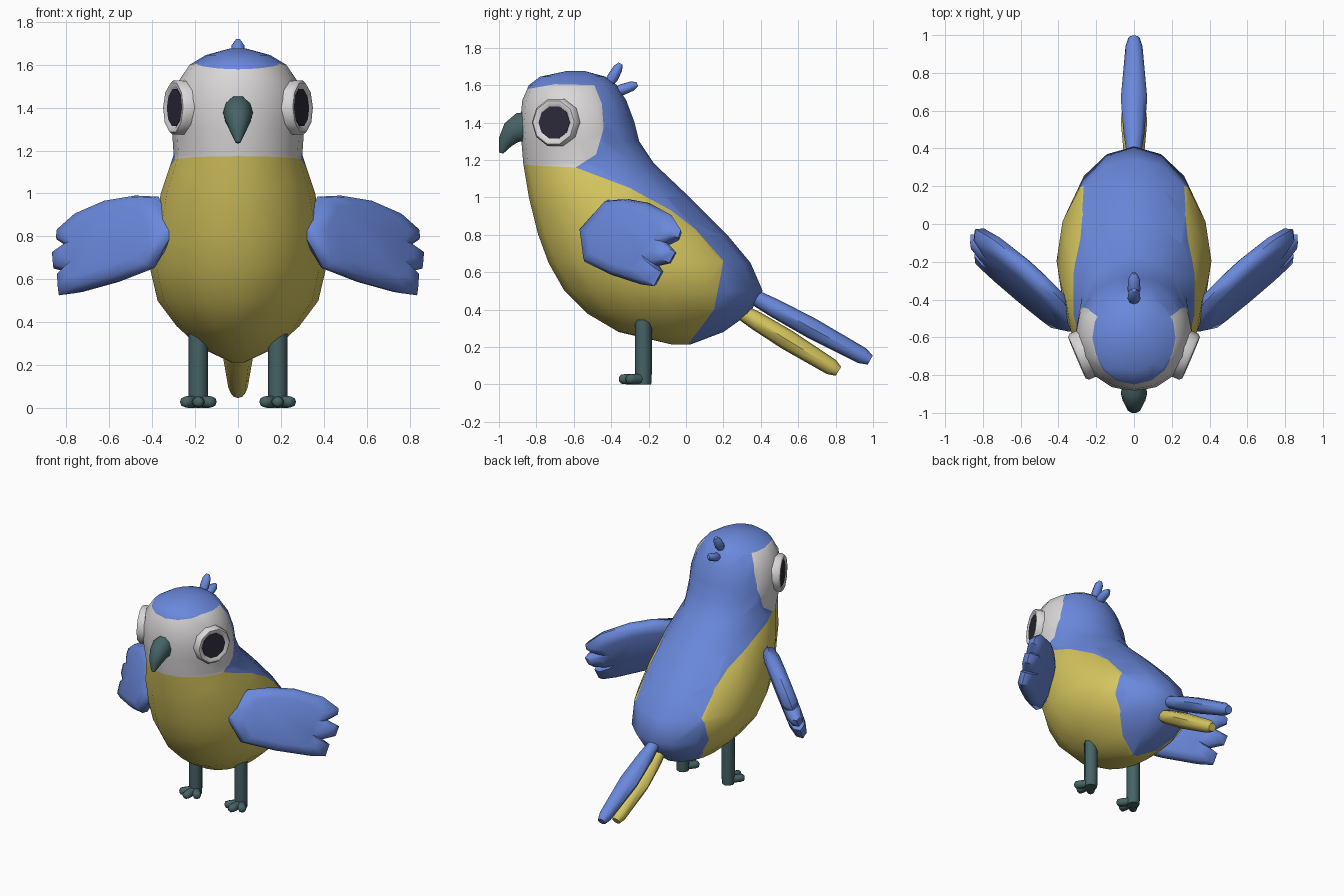
import bpy, bmesh, math
from mathutils import Vector

if "Cube" in bpy.data.objects:
    bpy.data.objects.remove(bpy.data.objects["Cube"])


def material(name, rgb):
    m = bpy.data.materials.new(name)
    m.diffuse_color = (*rgb, 1)
    m.use_nodes = True
    m.node_tree.nodes["Principled BSDF"].inputs["Base Color"].default_value = m.diffuse_color
    return m


BLUE = material("feather blue", (0.145, 0.25, 0.72))
YELLOW = material("belly yellow", (0.68, 0.57, 0.115))
WHITE = material("face white", (0.70, 0.68, 0.68))
TEAL = material("beak and leg teal", (0.062, 0.125, 0.13))
DARK = material("pupil dark", (0.026, 0.023, 0.042))


def finish(name, bm, mats, mirror=False, angle=50):
    bmesh.ops.recalc_face_normals(bm, faces=bm.faces)
    me = bpy.data.meshes.new(name)
    bm.to_mesh(me)
    bm.free()
    ob = bpy.data.objects.new(name, me)
    bpy.context.collection.objects.link(ob)
    for m in mats:
        me.materials.append(m)
    bpy.ops.object.select_all(action='DESELECT')
    ob.select_set(True)
    bpy.context.view_layer.objects.active = ob
    bpy.ops.object.shade_smooth_by_angle(angle=math.radians(angle))
    if mirror:
        ob.modifiers.new("mirror", 'MIRROR').use_mirror_merge = False
    return ob


def skin(loops, caps=True):
    """Join equal-length point loops with quads, closing both ends."""
    bm = bmesh.new()
    vs = [[bm.verts.new(p) for p in loop] for loop in loops]
    n = len(vs[0])
    for a, b in zip(vs, vs[1:]):
        for i in range(n):
            j = (i + 1) % n
            bm.faces.new((a[i], a[j], b[j], b[i]))
    if caps:
        bm.faces.new(vs[0])
        bm.faces.new(vs[-1])
    return bm


def ring(c, u, v, n):
    return [Vector(c) + u * math.cos(2 * math.pi * i / n) + v * math.sin(2 * math.pi * i / n)
            for i in range(n)]


def spindle(name, a, b, profile, mat, n=8, mirror=False):
    """Tapered tube from a to b; profile rows are (t, side radius, other radius)."""
    a, b = Vector(a), Vector(b)
    d = (b - a).normalized()
    u = d.cross(Vector((0, 1, 0) if abs(d.z) > 0.95 else (0, 0, 1))).normalized()
    v = u.cross(d)
    bm = skin([ring(a.lerp(b, t), u * ru, v * rv, n) for t, ru, rv in profile])
    return finish(name, bm, [mat], mirror)


# Body and head: horizontal oval rings (z, front y, back y, half width)
BODY = [(1.675, -0.64, -0.54, 0.04), (1.645, -0.78, -0.43, 0.15), (1.60, -0.84, -0.37, 0.225),
        (1.52, -0.875, -0.32, 0.28), (1.40, -0.887, -0.275, 0.308), (1.30, -0.88, -0.25, 0.308),
        (1.18, -0.87, -0.17, 0.30), (1.00, -0.84, 0.02, 0.36), (0.80, -0.79, 0.22, 0.395),
        (0.65, -0.735, 0.345, 0.41), (0.50, -0.65, 0.41, 0.375), (0.38, -0.53, 0.34, 0.285),
        (0.28, -0.36, 0.20, 0.175), (0.212, -0.07, 0.02, 0.03)]
body = skin([ring((0, (f + k) / 2, z), Vector((w, 0, 0)), Vector((0, (k - f) / 2, 0)), 16)
             for z, f, k, w in BODY])

# Plumage borders as side outlines (y, z)
FACE = [(-1.0, 1.57), (-0.87, 1.575), (-0.70, 1.605), (-0.49, 1.60), (-0.45, 1.50), (-0.44, 1.37),
        (-0.48, 1.23), (-0.59, 1.16), (-1.0, 1.18)]
BELLY = [(-1.0, 1.18), (-0.59, 1.16), (-0.30, 1.05), (-0.08, 0.93), (0.05, 0.83), (0.20, 0.66),
         (0.15, 0.40), (0.0, 0.20), (0.0, 0.0), (-1.0, 0.0)]


def inside(y, z, poly):
    hit = False
    for (y1, z1), (y2, z2) in zip(poly, poly[1:] + poly[:1]):
        if (z1 > z) != (z2 > z) and y < y1 + (z - z1) * (y2 - y1) / (z2 - z1):
            hit = not hit
    return hit


# Cut the skin along each border segment, then colour the pieces
for poly in (FACE, BELLY):
    for (y1, z1), (y2, z2) in zip(poly, poly[1:]):
        near = [f for f in body.faces
                if min(v.co.y for v in f.verts) <= max(y1, y2)
                and max(v.co.y for v in f.verts) >= min(y1, y2)
                and min(v.co.z for v in f.verts) <= max(z1, z2)
                and max(v.co.z for v in f.verts) >= min(z1, z2)]
        geom = set(near) | {e for f in near for e in f.edges} | {v for f in near for v in f.verts}
        bmesh.ops.bisect_plane(body, geom=list(geom), dist=1e-5, plane_co=(0, y1, z1),
                               plane_no=Vector((0, z1 - z2, y2 - y1)).normalized())
for f in body.faces:
    c = f.calc_center_median()
    f.material_index = 2 if inside(c.y, c.z, FACE) else 1 if inside(c.y, c.z, BELLY) else 0
finish("body", body, [BLUE, YELLOW, WHITE], angle=60)

# Wings: slanted slab with three feather tips, outline as (x, z)
WING = [(0.30, 0.82), (0.37, 0.985), (0.48, 0.99), (0.60, 0.97), (0.75, 0.905), (0.84, 0.825),
        (0.845, 0.785), (0.80, 0.755), (0.865, 0.71), (0.86, 0.65), (0.80, 0.635), (0.84, 0.60),
        (0.835, 0.525), (0.76, 0.535), (0.58, 0.585), (0.40, 0.655)]
normal = Vector((0.99, -1, 0.47)).normalized()
loops = []
for scale, off in ((0.72, -0.055), (0.92, -0.038), (1, 0), (0.92, 0.038), (0.72, 0.055)):
    loop = []
    for x, z in WING:
        x, z = 0.58 + (x - 0.58) * scale, 0.77 + (z - 0.77) * scale
        loop.append(Vector((x, -0.40 + 0.99 * (x - 0.38) + 0.47 * (z - 1), z)) + normal * off)
    loops.append(loop)
finish("wings", skin(loops), [BLUE], mirror=True)

# Tail feathers
TAIL = [(0, 0.035, 0.04), (0.2, 0.055, 0.05), (0.5, 0.07, 0.055), (0.93, 0.045, 0.045),
        (1, 0.03, 0.028)]
spindle("upper_tail", (0, 0.35, 0.475), (0, 0.985, 0.13), TAIL, BLUE)
spindle("lower_tail", (0, 0.27, 0.405), (0, 0.815, 0.07), TAIL, YELLOW)

# Head crest
CREST = [(0, 0.02, 0.02), (0.4, 0.034, 0.03), (0.8, 0.03, 0.026), (1, 0.012, 0.012)]
spindle("tall_crest", (0, -0.42, 1.59), (0, -0.35, 1.715), CREST, BLUE)
spindle("short_crest", (0, -0.40, 1.555), (0, -0.26, 1.605), CREST, BLUE)

# Hooked beak: rings (y, z, half width, half depth, tilt)
BEAK = [(-0.85, 1.375, 0.06, 0.085, 0), (-0.895, 1.375, 0.07, 0.08, 0.15),
        (-0.935, 1.345, 0.06, 0.065, 0.6), (-0.967, 1.295, 0.04, 0.042, 1.0),
        (-0.988, 1.237, 0.012, 0.012, 1.3)]
finish("beak", skin([ring((0, y, z), Vector((w, 0, 0)),
                          Vector((0, -math.sin(t), math.cos(t))) * d, 10)
                     for y, z, w, d, t in BEAK]), [TEAL])

# Eyes: raised white rim around a dark pupil
out = Vector((0.92, -0.39, 0.02)).normalized()
side = Vector((0, 0, 1)).cross(out).normalized()
up = out.cross(side)
centre = Vector((0.284, -0.70, 1.40))


def eye_ring(r, off):
    return ring(centre + out * off, side * r, up * r, 10)


finish("eye_rims", skin([eye_ring(r, o) for r, o in
                         ((0.132, -0.05), (0.132, 0.005), (0.12, 0.02), (0.102, 0.02),
                          (0.092, 0.010))]), [WHITE], mirror=True)
finish("pupils", skin([eye_ring(0.09, 0.008), eye_ring(0.09, 0.014)]), [DARK], mirror=True)

# Legs and three-toed feet
spindle("legs", (0.185, -0.228, 0.37), (0.185, -0.228, 0.0),
        [(0, 0.045, 0.045), (0.85, 0.045, 0.045), (1, 0.042, 0.042)], TEAL, mirror=True)
TOE = [(0, 0.028, 0.028), (0.7, 0.03, 0.028), (0.93, 0.026, 0.024), (1, 0.012, 0.012)]
for name, x, y in (("inner_toes", 0.115, -0.315), ("middle_toes", 0.185, -0.357),
                   ("outer_toes", 0.255, -0.315)):
    spindle(name, (0.185, -0.225, 0.029), (x, y, 0.028), TOE, TEAL, mirror=True)
